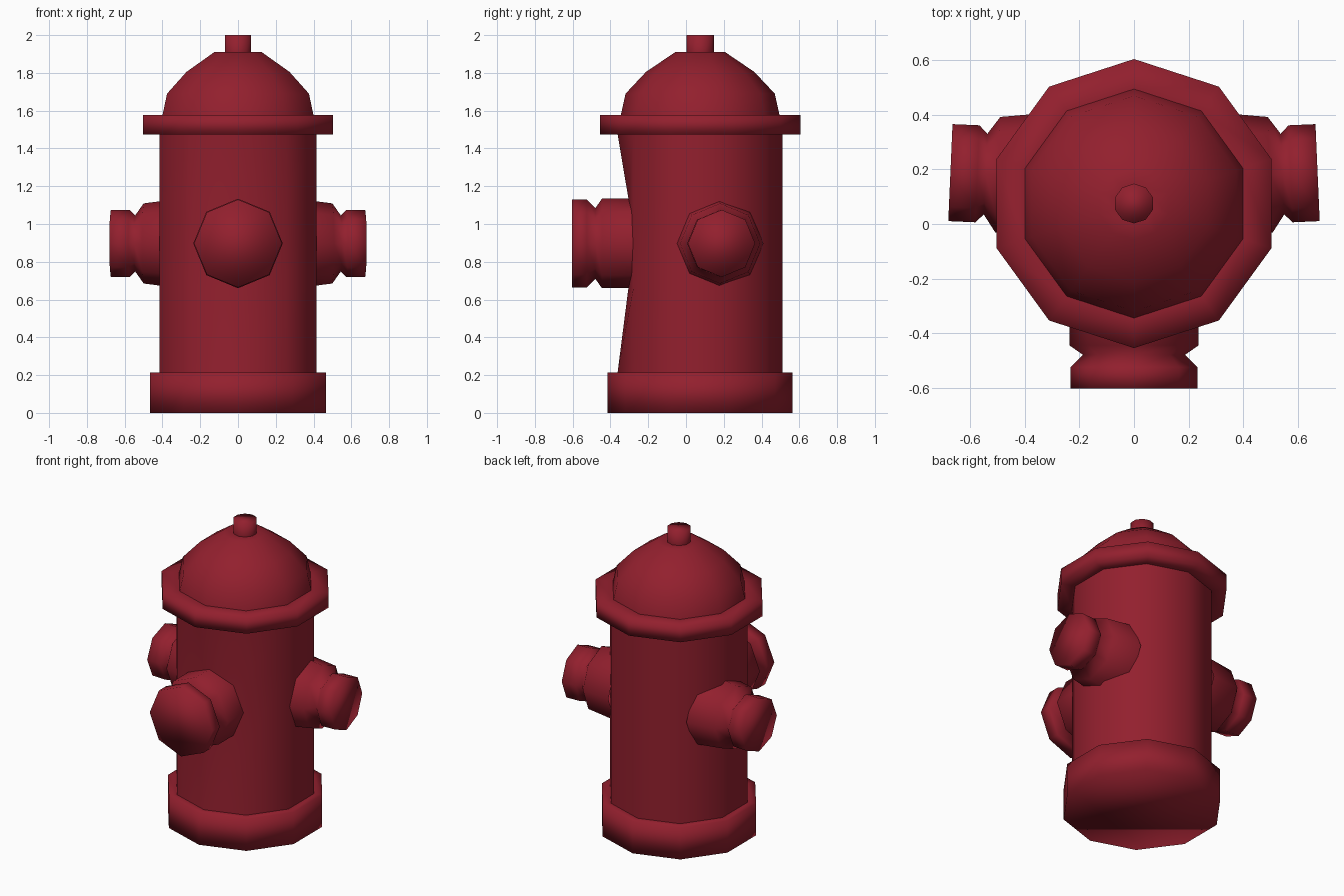
import bpy, bmesh
from math import sin, cos, pi, radians
from mathutils import Matrix, Vector

if "Cube" in bpy.data.objects:
    bpy.data.objects.remove(bpy.data.objects["Cube"])

red = bpy.data.materials.new("red_paint")
red.diffuse_color = (0.29, 0.014, 0.027, 1)
red.use_nodes = True
red.node_tree.nodes["Principled BSDF"].inputs["Base Color"].default_value = red.diffuse_color

CY = 0.075  # the barrel axis sits slightly behind the origin


def lathe(name, profile, sides, matrix, cap_start=False, cap_end=False):
    """Sweep (radius, height) pairs round local z, one corner on local +y."""
    bm = bmesh.new()
    rings = [[bm.verts.new((-r * sin(2 * pi * i / sides), r * cos(2 * pi * i / sides), h))
              for i in range(sides)] for r, h in profile]
    for lo, hi in zip(rings, rings[1:]):
        for i in range(sides):
            j = (i + 1) % sides
            bm.faces.new((lo[i], lo[j], hi[j], hi[i]))
    if cap_start:
        bm.faces.new(rings[0][::-1])
    if cap_end:
        bm.faces.new(rings[-1])
    bm.transform(matrix)
    for f in bm.faces:
        f.smooth = True
    mesh = bpy.data.meshes.new(name)
    bm.to_mesh(mesh)
    bm.free()
    mesh.materials.append(red)
    obj = bpy.data.objects.new(name, mesh)
    bpy.context.collection.objects.link(obj)
    return obj


upright = Matrix.Translation((0, CY, 0))

# Ten-sided barrel parts
lathe("base", [(0.49, 0), (0.49, 0.215), (0.437, 0.215)], 10, upright, cap_start=True)
barrel = lathe("barrel", [(0.437, 0.215), (0.437, 0.66), (0.437, 1.135), (0.437, 1.475)], 10, upright)
lathe("flange", [(0.437, 1.475), (0.53, 1.475), (0.53, 1.577), (0.42, 1.577)], 10, upright)
lathe("bonnet", [(0.42, 1.577), (0.395, 1.69), (0.287, 1.805), (0.132, 1.91), (0.073, 1.91)], 10, upright)
lathe("top_nut", [(0.073, 1.91), (0.073, 2.0)], 10, upright, cap_end=True)

# Front ridge of the barrel is pushed in where the front outlet joins
for v in barrel.data.vertices:
    if v.co.y < -0.35 and 0.5 < v.co.z < 1.3:
        v.co.y = -0.305

# Front outlet, eight-sided with a grooved cap
face_front = Matrix.Rotation(radians(90), 4, 'X')
lathe("front_outlet", [(0.237, 0.26), (0.237, 0.445), (0.187, 0.48), (0.233, 0.525), (0.233, 0.603)],
      8, Matrix.Translation((0, 0, 0.897)) @ face_front, cap_end=True)

# Side outlets, tilted slightly backwards
for side, name in ((1, "right_outlet"), (-1, "left_outlet")):
    turn = Matrix.Rotation(side * radians(92.5), 4, 'Z')
    lathe(name, [(0.238, 0.3), (0.212, 0.5), (0.148, 0.545), (0.178, 0.575), (0.178, 0.674)],
          8, Matrix.Translation((0, 0.159, 0.897)) @ turn @ face_front, cap_end=True)
